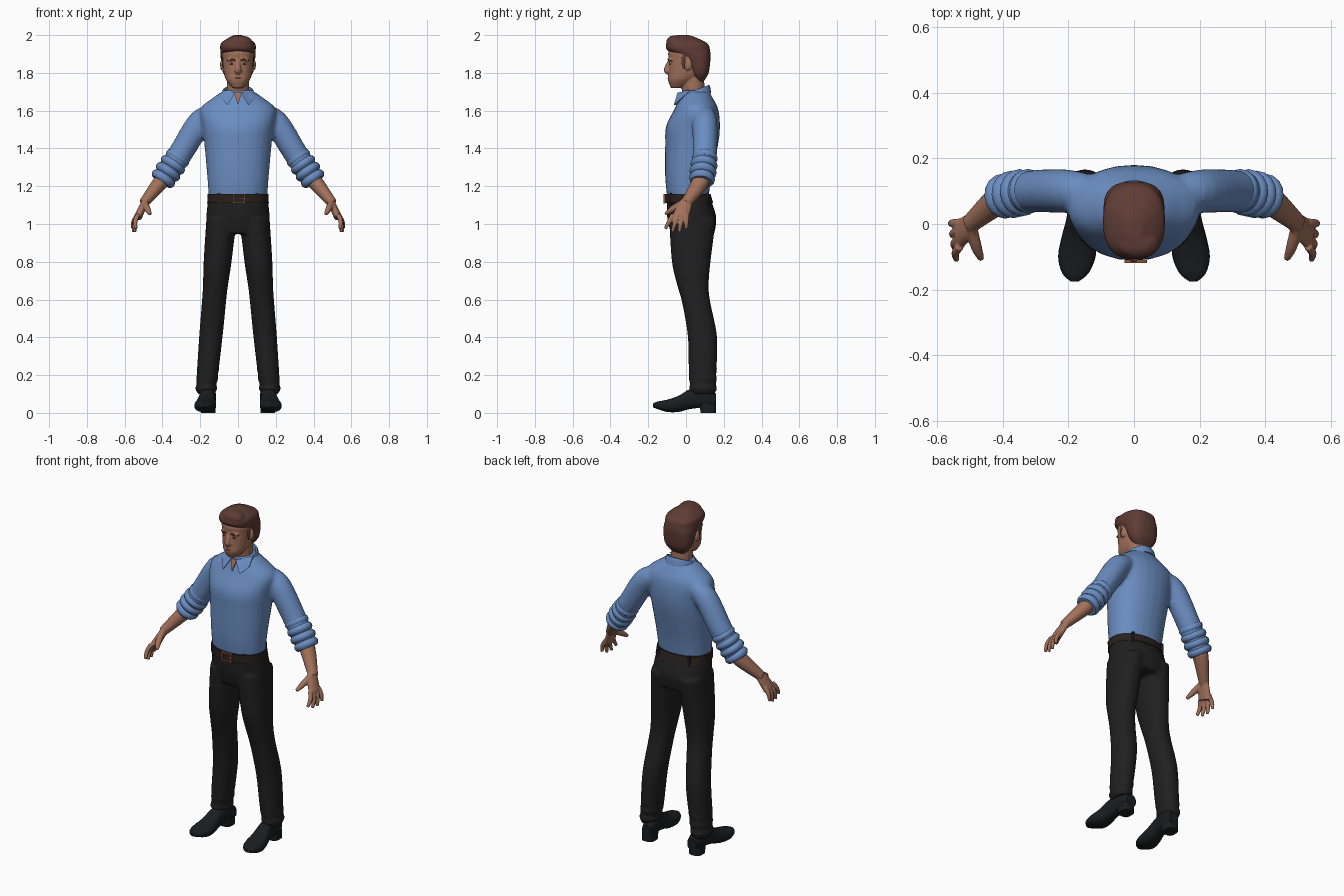
import bpy, bmesh, math
from mathutils import Vector, Matrix

if "Cube" in bpy.data.objects:
    bpy.data.objects.remove(bpy.data.objects["Cube"])


def material(name, red, green, blue):
    mat = bpy.data.materials.new(name)
    mat.use_nodes = True
    colour = (red, green, blue, 1)
    mat.diffuse_color = colour
    mat.node_tree.nodes["Principled BSDF"].inputs["Base Color"].default_value = colour
    return mat


BLUE = material("shirt_blue", .145, .265, .53)
SKIN = material("skin", .36, .165, .105)
HAIR = material("hair_brown", .115, .045, .035)
CLOTH = material("trouser_black", .014, .014, .015)
LEATHER = material("shoe_black", .011, .012, .013)
BELT = material("belt_brown", .022, .014, .013)
METAL = material("buckle_copper", .27, .09, .045)
WHITE = material("eye_white", .4, .36, .33)
LIPS = material("lips", .27, .1, .075)
SIDES = {"right": -1, "left": 1}


# Shape helpers: each adds closed solids to a bmesh
def spline(rows, steps=4):
    """Smooth in-between rows that pass through the given ones."""
    padded = [rows[0], *rows, rows[-1]]
    result = []
    for quad in zip(padded, padded[1:], padded[2:], padded[3:]):
        for k in range(steps):
            t = k / steps
            result.append([b + t / 2 * (c - a + t * (2 * a - 5 * b + 4 * c - d
                           + t * (3 * (b - c) + d - a))) for a, b, c, d in zip(*quad)])
    return result + [list(rows[-1])]


def skin_loops(bm, loops):
    loops = [[bm.verts.new(point) for point in loop] for loop in loops]
    for lower, upper in zip(loops, loops[1:]):
        for i in range(len(lower)):
            bm.faces.new((lower[i - 1], lower[i], upper[i], upper[i - 1]))
    bm.faces.new(loops[0][::-1])
    bm.faces.new(loops[-1])


def loft(bm, rings, power=2, sides=24):
    """Rounded sections, each a centre and two half axes."""
    def bend(value):
        return math.copysign(abs(value) ** (2 / power), value)
    angles = [math.tau * i / sides for i in range(sides)]
    skin_loops(bm, [[Vector(centre) + Vector(u) * bend(math.cos(a)) + Vector(v) * bend(math.sin(a))
                     for a in angles] for centre, u, v in rings])


def stack(bm, rows, centre=lambda height: 0, power=2.2):
    """Level sections: height, half width, front y, back y."""
    loft(bm, [((centre(z), (front + back) / 2, z), (width, 0, 0), (0, (back - front) / 2, 0))
              for z, width, front, back in spline(rows)], power)


def tube(bm, side, rows, flat=1, sides=16):
    """Limb along points x, y, z, radius; flat thins it across y."""
    rows = spline(rows)
    points = [Vector((side * x, y, z)) for x, y, z, radius in rows]
    rings = []
    for i, point in enumerate(points):
        along = (points[min(i + 1, len(points) - 1)] - points[max(i - 1, 0)]).normalized()
        across = Vector((0, 1, 0))
        across = (across - along * across.dot(along)).normalized()
        radius = rows[i][-1]
        rings.append((point, across * radius, along.cross(across) * radius * flat))
    loft(bm, rings, sides=sides)


def plate(bm, outline, depth):
    skin_loops(bm, [[(x, y + offset, z) for x, y, z in outline] for offset in (0, depth)])


def ball(bm, centre, radii):
    place = Matrix.Translation(centre) @ Matrix.Diagonal((*radii, 1))
    bmesh.ops.create_uvsphere(bm, u_segments=16, v_segments=10, radius=1, matrix=place)


def box(bm, centre, size):
    place = Matrix.Translation(centre) @ Matrix.Diagonal((*size, 1))
    bmesh.ops.create_cube(bm, size=1, matrix=place)


def finish(name, bm, mat, voxel=0, relax=3):
    """Make the object; a voxel size merges its solids into one skin."""
    bmesh.ops.recalc_face_normals(bm, faces=bm.faces)
    mesh = bpy.data.meshes.new(name)
    bm.to_mesh(mesh)
    bm.free()
    mesh.materials.append(mat)
    for face in mesh.polygons:
        face.use_smooth = True
    mesh.set_sharp_from_angle(angle=math.radians(50))
    obj = bpy.data.objects.new(name, mesh)
    bpy.context.collection.objects.link(obj)
    if voxel:
        merge = obj.modifiers.new("Merge", 'REMESH')
        merge.mode, merge.voxel_size, merge.use_smooth_shade = 'VOXEL', voxel, True
        soften = obj.modifiers.new("Soften", 'SMOOTH')
        soften.factor, soften.iterations = .5, relax


# Shirt body and sleeves merged
bm = bmesh.new()
stack(bm, [(1.14, .155, -.1, .12), (1.25, .163, -.11, .135), (1.42, .178, -.11, .17),
           (1.52, .19, -.105, .18), (1.61, .2, -.06, .17), (1.67, .13, -.035, .14), (1.71, .07, -.02, .115)])
for side in SIDES.values():
    tube(bm, side, [(.13, .1, 1.58, .05), (.2, .1, 1.54, .066), (.3, .1, 1.38, .065), (.39, .09, 1.24, .06)])
finish("shirt", bm, BLUE, voxel=.011, relax=5)

# Rolled sleeve folds, fullest at the elbow
elbow, cuff = Vector((.32, .1, 1.35)), Vector((.395, .085, 1.24))
for name, side in SIDES.items():
    bm = bmesh.new()
    for k in range(4):
        middle = elbow.lerp(cuff, k / 3)
        radius = .068 + .005 * math.sin(k)
        tube(bm, side, [(*(middle + (cuff - elbow) * j * .08), radius * (1 - .04 * j * j))
                        for j in range(-2, 3)])
    finish(name + "_sleeve_roll", bm, BLUE)

# Collar band, folded points and open neck
bm = bmesh.new()
loft(bm, [((0, .047, 1.7 + lift), (.08 * size, 0, 0), (0, .076 * size, .028))
          for lift, size in ((-.035, 1.14), (0, 1.06), (.008, 1), (.006, .9), (-.03, .86))])
finish("collar_band", bm, BLUE)
bm = bmesh.new()
for side in SIDES.values():
    plate(bm, [(side * x, y, z) for x, y, z in
               ((.016, -.045, 1.695), (.055, -.065, 1.63), (.09, -.025, 1.665), (.083, .025, 1.71))], .012)
finish("collar_points", bm, BLUE)
bm = bmesh.new()
plate(bm, [(-.02, -.04, 1.695), (.02, -.04, 1.695), (0, -.06, 1.63)], .009)
finish("open_neck", bm, SKIN)

# Trousers: hips, spreading legs and ankle folds merged
bm = bmesh.new()
stack(bm, [(1.16, .155, -.1, .12), (1.04, .168, -.1, .16), (.95, .165, -.08, .15)])
for side in SIDES.values():
    def leg_x(z):
        return side * (.18 - .09 * z)
    stack(bm, [(1.03, .08, -.09, .16), (.8, .074, -.075, .13), (.67, .066, -.045, .12),
               (.58, .064, -.02, .13), (.4, .062, .01, .165), (.2, .056, .015, .16), (.1, .046, .03, .155)], leg_x)
    for z in (.23, .18, .13):
        ball(bm, (leg_x(z), .09, z), (.06, .077, .03))
finish("trousers", bm, CLOTH, voxel=.01)

# Belt, buckle frame and belt loops
bm = bmesh.new()
stack(bm, [(1.11, .163, -.111, .144), (1.16, .161, -.111, .13)])
finish("belt", bm, BELT)
bm = bmesh.new()
for end in (-1, 1):
    box(bm, (.005 + end * .03, -.114, 1.134), (.008, .01, .052))
    box(bm, (.005, -.114, 1.134 + end * .022), (.068, .01, .007))
box(bm, (.018, -.115, 1.134), (.03, .008, .006))
finish("buckle", bm, METAL)
bm = bmesh.new()
for x in (-.1, .1):
    for y in (-.077, .113):
        box(bm, (x, y, 1.134), (.016, .014, .06))
finish("belt_loops", bm, CLOTH)

# Shoes run from heel to toe: y, half width, underside, upper
for name, side in SIDES.items():
    bm = bmesh.new()
    loft(bm, [((side * (.165 - .09 * y), y, (low + high) / 2), (width, 0, 0), (0, 0, (high - low) / 2))
              for y, width, low, high in spline([
                  (.16, .03, .03, .1), (.1, .04, .03, .14), (.02, .042, .02, .125), (-.04, .052, .005, .09),
                  (-.1, .057, .005, .07), (-.15, .04, .02, .06), (-.175, .012, .03, .05)])], 2.5)
    finish(name + "_shoe", bm, LEATHER)
    bm = bmesh.new()
    stack(bm, [(0, .038, .078, .16), (.05, .038, .07, .16)], lambda z: side * .157, 3)
    finish(name + "_heel", bm, LEATHER)

# Forearms, palms, fanned fingers and thumbs merged
for name, side in SIDES.items():
    bm = bmesh.new()
    tube(bm, side, [(.36, .09, 1.28, .045), (.41, .075, 1.22, .046), (.5, 0, 1.11, .029)], .9)
    tube(bm, side, [(.48, .015, 1.13, .026), (.5, -.005, 1.1, .038), (.53, -.03, 1.035, .044)], .5)
    for finger in range(4):
        root = Vector((.53, -.068 + .024 * finger, 1.05))
        tip = Vector((.54 + .006 * finger, -.11 + .037 * finger, .975 - .02 * math.sin(finger * math.pi / 3)))
        knuckle = root.lerp(tip, .5) + Vector((.009, 0, 0))
        tube(bm, side, [(*root, .0135), (*knuckle, .0125), (*tip, .009)], sides=10)
    tube(bm, side, [(.495, -.01, 1.115, .018), (.48, -.07, 1.08, .017), (.464, -.108, 1.052, .009)])
    finish(name + "_forearm_and_hand", bm, SKIN, voxel=.0045)

# Head, neck, nose, brow and ears merged
bm = bmesh.new()
stack(bm, [(1.72, .03, -.08, -.02), (1.76, .062, -.095, .05), (1.8, .075, -.093, .09),
           (1.87, .083, -.092, .11), (1.92, .082, -.09, .11), (1.98, .03, -.03, .05)])
tube(bm, 1, [(0, .042, 1.63, .06), (0, .035, 1.8, .06)])
tube(bm, 1, [(0, -.085, 1.868, .009), (0, -.102, 1.817, .016), (0, -.09, 1.803, .013)])
for side in SIDES.values():
    ball(bm, (side * .032, -.08, 1.87), (.027, .013, .009))
    ball(bm, (side * .012, -.093, 1.811), (.009, .012, .008))
    ball(bm, (side * .086, .012, 1.842), (.009, .018, .03))
finish("head", bm, SKIN, voxel=.005)

# Hair cap with sideburns and a swept front
bm = bmesh.new()
stack(bm, [(1.75, .04, .05, .09), (1.8, .08, .025, .12), (1.88, .092, -.02, .13),
           (1.92, .094, -.1, .127), (1.96, .088, -.1, .11), (2, .025, -.05, .02)], power=2.5)
for side in SIDES.values():
    ball(bm, (side * .078, -.012, 1.865), (.009, .014, .045))
ball(bm, (.01, -.06, 1.962), (.068, .046, .037))
finish("hair", bm, HAIR, voxel=.008, relax=2)

# Facial features
eyes, irises, brows, mouth = (bmesh.new() for part in range(4))
for side in SIDES.values():
    ball(eyes, (side * .033, -.083, 1.848), (.013, .006, .005))
    ball(irises, (side * .033, -.087, 1.848), (.005, .003, .005))
    tube(brows, side, [(.014, -.092, 1.866, .003), (.034, -.091, 1.871, .005), (.056, -.074, 1.866, .003)])
ball(mouth, (0, -.088, 1.772), (.024, .009, .005))
finish("eyes", eyes, WHITE)
finish("irises", irises, LEATHER)
finish("eyebrows", brows, HAIR)
finish("mouth", mouth, LIPS)
